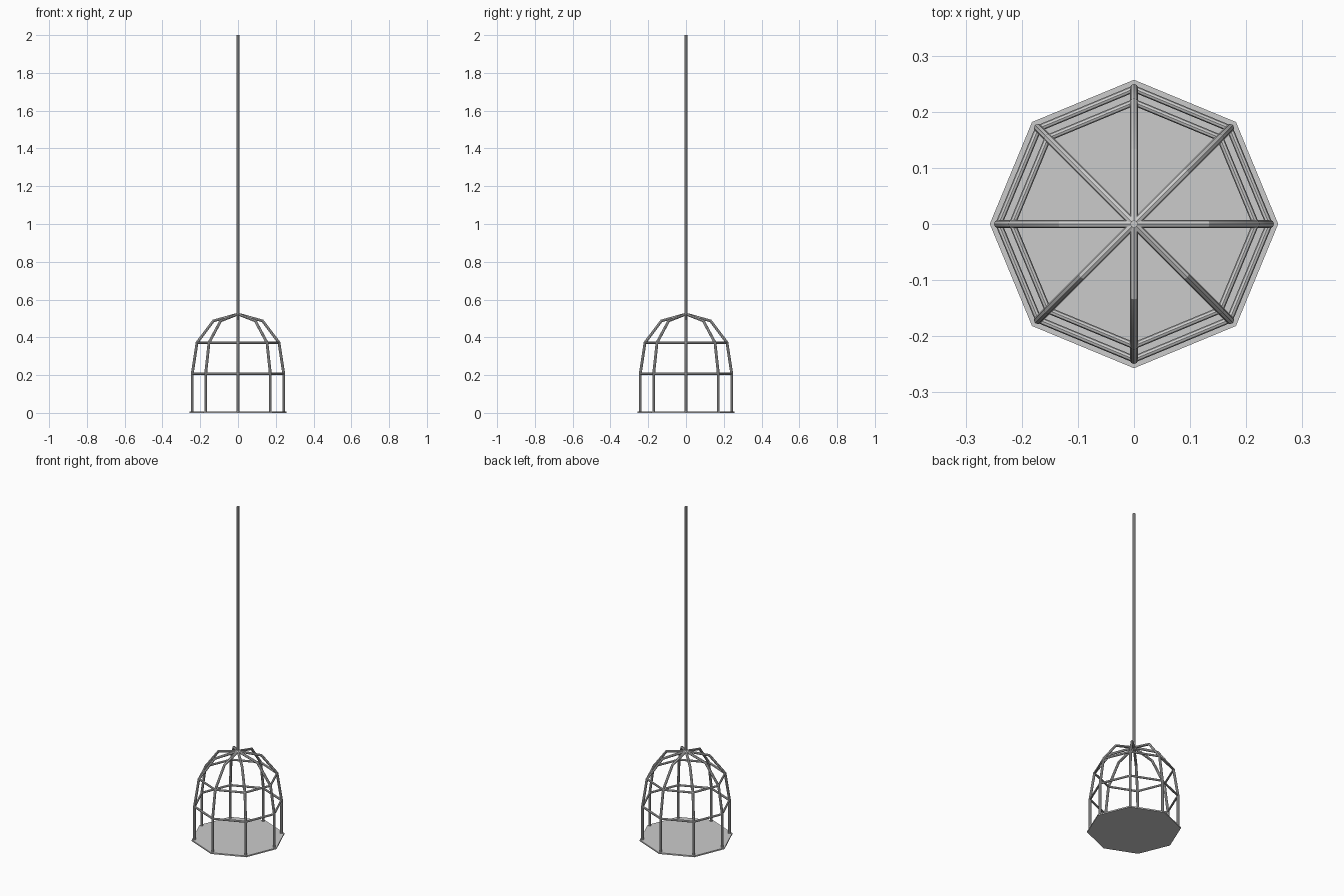
import bpy
from math import cos, sin, pi

if "Cube" in bpy.data.objects:
    bpy.data.objects.remove(bpy.data.objects["Cube"])

SIDES = 8


def spoke(r, z, i):
    a = 2 * pi * i / SIDES
    return (r * cos(a), r * sin(a), z)


def tube(name, paths, radius, cyclic=False):
    cu = bpy.data.curves.new(name, 'CURVE')
    cu.dimensions = '3D'
    cu.bevel_depth = radius
    cu.bevel_resolution = 2
    cu.use_fill_caps = True
    for pts in paths:
        sp = cu.splines.new('POLY')
        sp.points.add(len(pts) - 1)
        for p, co in zip(sp.points, pts):
            p.co = (*co, 1)
        sp.use_cyclic_u = cyclic
    ob = bpy.data.objects.new(name, cu)
    bpy.context.collection.objects.link(ob)
    bpy.ops.object.select_all(action='DESELECT')
    ob.select_set(True)
    bpy.context.view_layer.objects.active = ob
    bpy.ops.object.convert(target='MESH')
    bpy.ops.object.shade_smooth_by_angle()


# octagonal floor plate
bpy.ops.mesh.primitive_cylinder_add(vertices=SIDES, radius=0.257, depth=0.008,
                                    location=(0, 0, 0.004))
floor = bpy.context.object
floor.name = "cage_floor"
# put a corner on the x axis
floor.data.update()

# upright bars bending into the dome
profile = [(0.242, 0.004), (0.242, 0.207), (0.217, 0.372), (0.13, 0.487), (0, 0.523)]
tube("cage_bars", [[spoke(r, z, i) for r, z in profile] for i in range(SIDES)], 0.0075)

# horizontal hoops
tube("cage_hoops", [[spoke(r, z, i) for i in range(SIDES)]
                    for r, z in ((0.241, 0.207), (0.217, 0.372))], 0.0065, True)

# hanging rod
tube("hanging_rod", [[(0, 0, 0.52), (0, 0, 2.0)]], 0.007)
